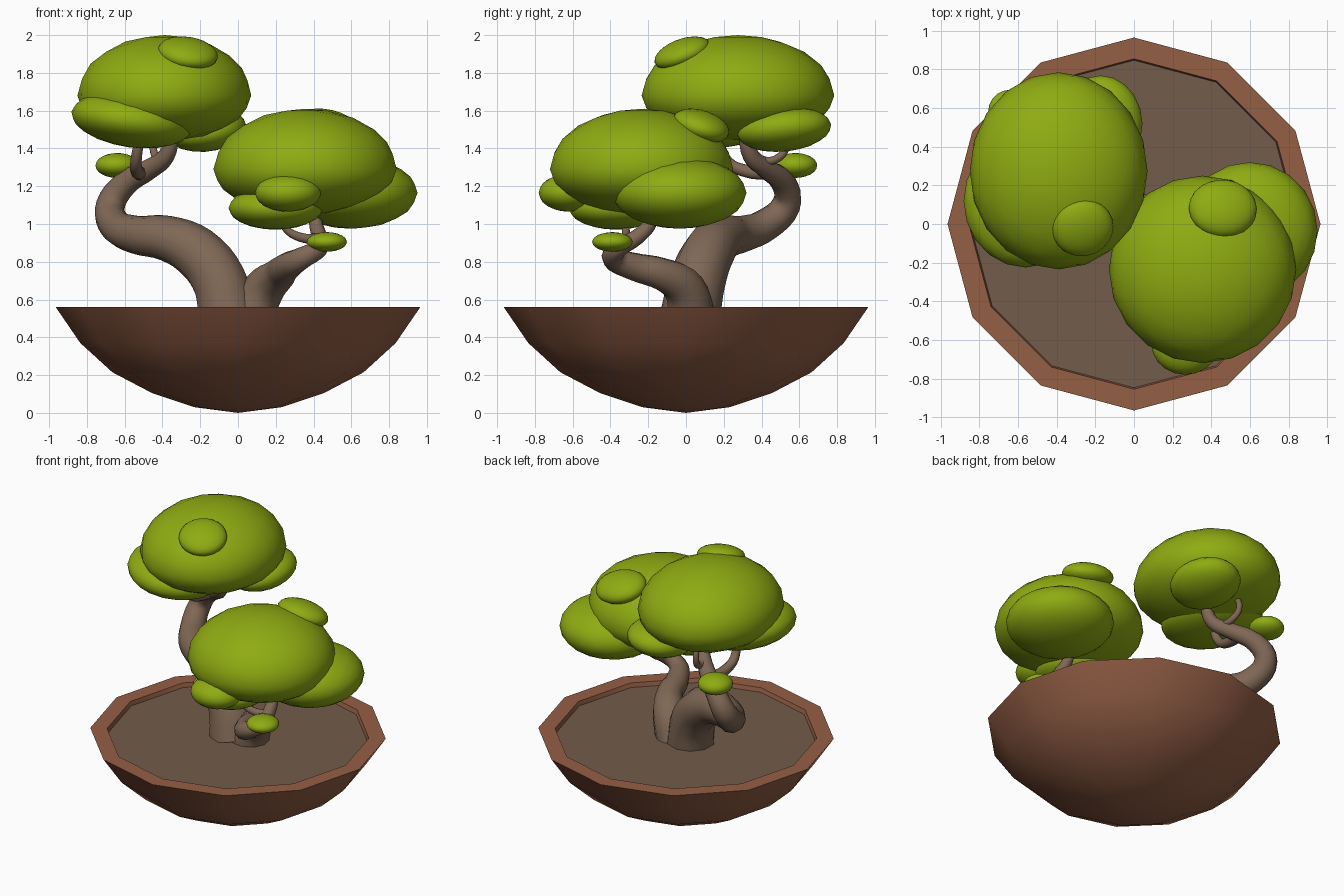
import bpy, bmesh, math
from mathutils import Matrix, Vector, Euler

if "Cube" in bpy.data.objects:
    bpy.data.objects.remove(bpy.data.objects["Cube"])


def material(name, rgb):
    m = bpy.data.materials.new(name)
    m.diffuse_color = (*rgb, 1)
    m.use_nodes = True
    m.node_tree.nodes["Principled BSDF"].inputs["Base Color"].default_value = m.diffuse_color
    return m


CLAY = material("clay", (0.30, 0.115, 0.062))
SOIL = material("soil", (0.17, 0.108, 0.070))
BARK = material("bark", (0.215, 0.138, 0.092))
LEAF = material("leaf_green", (0.275, 0.41, 0.006))


def add(name, data, mat):
    ob = bpy.data.objects.new(name, data)
    bpy.context.collection.objects.link(ob)
    data.materials.append(mat)
    bpy.ops.object.select_all(action='DESELECT')
    ob.select_set(True)
    bpy.context.view_layer.objects.active = ob
    return ob


def lathe(name, profile, mat, sides=12):
    """Revolve an (r, z) profile; zero radii become poles."""
    bm = bmesh.new()
    rings = []
    for r, z in profile:
        n = 1 if r == 0 else sides
        rings.append([bm.verts.new((r * math.cos(math.tau * i / sides),
                                    r * math.sin(math.tau * i / sides), z)) for i in range(n)])
    for a, b in zip(rings, rings[1:]):
        for i in range(sides):
            j = (i + 1) % sides
            quad = [a[i % len(a)], a[j % len(a)], b[j % len(b)], b[i % len(b)]]
            bm.faces.new(list(dict.fromkeys(quad)))
    bmesh.ops.recalc_face_normals(bm, faces=bm.faces)
    me = bpy.data.meshes.new(name)
    bm.to_mesh(me)
    bm.free()
    add(name, me, mat)
    bpy.ops.object.shade_smooth_by_angle(angle=math.radians(40))


def limb(name, pts):
    """Tapered tube through (x, y, z, radius) points."""
    cu = bpy.data.curves.new(name, 'CURVE')
    cu.dimensions = '3D'
    cu.bevel_depth = 1
    cu.bevel_resolution = 3
    cu.resolution_u = 4
    cu.use_fill_caps = True
    sp = cu.splines.new('BEZIER')
    sp.bezier_points.add(len(pts) - 1)
    for bp, (x, y, z, r) in zip(sp.bezier_points, pts):
        bp.co = (x, y, z)
        bp.radius = r
        bp.handle_left_type = bp.handle_right_type = 'AUTO'
    add(name, cu, BARK)
    bpy.ops.object.convert(target='MESH')
    bpy.ops.object.shade_smooth_by_angle(angle=math.radians(50))


def puff(name, centre, size, low=None, tilt=(0, 0)):
    """Ellipsoid leaf clump; low is the half height below its widest level."""
    bm = bmesh.new()
    bmesh.ops.create_icosphere(bm, subdivisions=3, radius=1)
    rot = Euler((math.radians(tilt[0]), math.radians(tilt[1]), 0)).to_matrix()
    for v in bm.verts:
        h = size[2] if v.co.z > 0 or low is None else low
        v.co = rot @ Vector((v.co.x * size[0], v.co.y * size[1], v.co.z * h)) + Vector(centre)
    for f in bm.faces:
        f.smooth = True
    me = bpy.data.meshes.new(name)
    bm.to_mesh(me)
    bm.free()
    add(name, me, LEAF)


# Bowl and soil
lathe("bowl", [(0, 0), (0.23, 0.03), (0.455, 0.105), (0.665, 0.215), (0.835, 0.37),
               (0.965, 0.56), (0.855, 0.56), (0.84, 0.50), (0, 0.50)], CLAY)
lathe("soil", [(0, 0.51), (0.845, 0.51), (0.85, 0.53), (0, 0.53)], SOIL)

# Large trunk sweeping left and back
limb("large_trunk", [
    (-0.05, 0.02, 0.50, .16), (-0.10, 0.06, 0.70, .15), (-0.22, 0.12, 0.85, .14),
    (-0.38, 0.19, 0.925, .12), (-0.55, 0.29, 0.945, .10), (-0.655, 0.43, 1.00, .086),
    (-0.675, 0.53, 1.10, .077), (-0.60, 0.52, 1.21, .067), (-0.47, 0.43, 1.29, .055),
    (-0.38, 0.345, 1.36, .045), (-0.34, 0.31, 1.50, .035)])
# Small trunk sweeping right and forward
limb("small_trunk", [
    (0.06, 0.03, 0.50, .13), (0.14, -0.01, 0.66, .11), (0.22, -0.13, 0.735, .088),
    (0.26, -0.28, 0.775, .075), (0.34, -0.385, 0.82, .06), (0.425, -0.36, 0.87, .05),
    (0.43, -0.26, 0.93, .042), (0.41, -0.18, 1.02, .035), (0.41, -0.17, 1.15, .03)])
# Twigs
limb("twig_left_front", [(-0.52, 0.44, 1.27, .04), (-0.535, 0.32, 1.28, .035),
                         (-0.54, 0.22, 1.33, .03), (-0.52, 0.17, 1.46, .025)])
limb("twig_left_back", [(-0.42, 0.37, 1.34, .025), (-0.43, 0.47, 1.34, .022),
                        (-0.45, 0.53, 1.41, .02), (-0.44, 0.50, 1.52, .018)])
limb("twig_right", [(0.43, -0.29, 0.92, .03), (0.33, -0.31, 0.93, .025),
                    (0.25, -0.32, 0.98, .02), (0.22, -0.33, 1.08, .018)])

# Left canopy
puff("left_canopy", (-0.39, 0.275, 1.68), (0.46, 0.51, 0.32), 0.24)
puff("left_canopy_side", (-0.56, 0.12, 1.55), (0.325, 0.345, 0.145), tilt=(0, 8))
puff("left_canopy_back", (-0.17, 0.52, 1.50), (0.215, 0.25, 0.115), tilt=(6, -6))
puff("left_canopy_top", (-0.265, -0.02, 1.905), (0.16, 0.155, 0.072), tilt=(20, 9))
puff("left_leaf_tuft", (-0.64, 0.58, 1.31), (0.115, 0.115, 0.066))

# Right canopy
puff("right_canopy", (0.355, -0.235, 1.29), (0.485, 0.485, 0.32), 0.24)
puff("right_canopy_side", (0.60, -0.035, 1.165), (0.35, 0.355, 0.19))
puff("right_canopy_low", (0.20, -0.37, 1.085), (0.25, 0.25, 0.115))
puff("right_canopy_front", (0.265, -0.62, 1.165), (0.175, 0.16, 0.10))
puff("right_canopy_top", (0.46, 0.08, 1.52), (0.178, 0.155, 0.08), tilt=(-17, 8))
puff("right_leaf_tuft", (0.47, -0.39, 0.905), (0.107, 0.107, 0.052))
